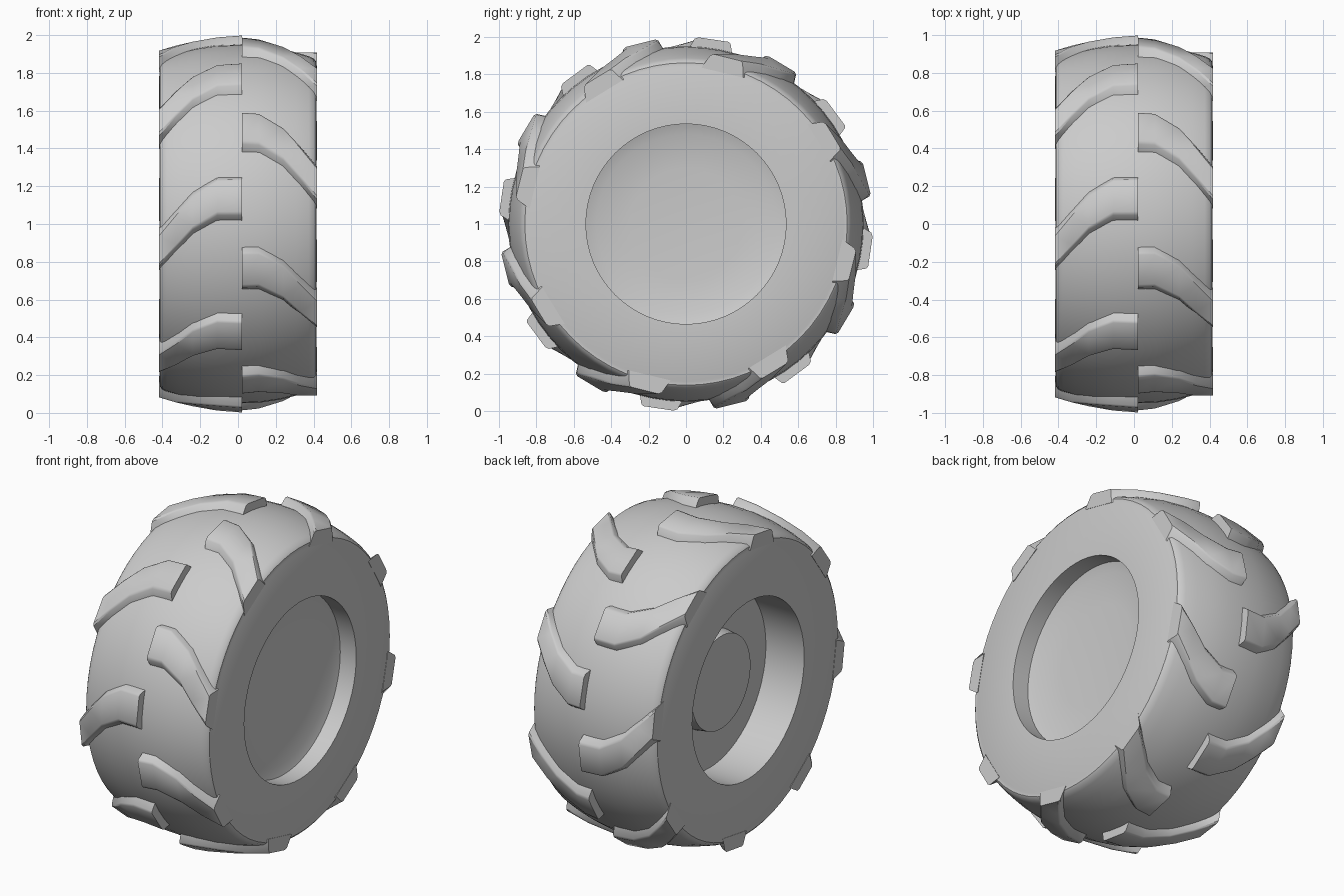
import bpy, bmesh, math

if "Cube" in bpy.data.objects:
    bpy.data.objects.remove(bpy.data.objects["Cube"])

R = math.radians


def place(x, r, deg):
    """Point at radius r around the axle (x axis, 1 unit above ground)."""
    a = R(deg)
    return (x, -r * math.cos(a), 1 + r * math.sin(a))


def finish(name, bm, angle):
    bmesh.ops.remove_doubles(bm, verts=bm.verts, dist=1e-5)
    bmesh.ops.recalc_face_normals(bm, faces=bm.faces)
    me = bpy.data.meshes.new(name)
    bm.to_mesh(me)
    bm.free()
    ob = bpy.data.objects.new(name, me)
    bpy.context.collection.objects.link(ob)
    bpy.ops.object.select_all(action='DESELECT')
    ob.select_set(True)
    bpy.context.view_layer.objects.active = ob
    bpy.ops.object.shade_smooth_by_angle(angle=R(angle))
    return ob


def revolve(name, profile, closed, n=64, angle=35):
    bm = bmesh.new()
    rings = []
    for x, r in profile:
        if r == 0:
            rings.append([bm.verts.new(place(x, 0, 0))] * n)
        else:
            rings.append([bm.verts.new(place(x, r, 360 * i / n)) for i in range(n)])
    pairs = list(zip(rings, rings[1:]))
    if closed:
        pairs.append((rings[-1], rings[0]))
    for a, b in pairs:
        for i in range(n):
            j = (i + 1) % n
            quad = list(dict.fromkeys([a[i], a[j], b[j], b[i]]))
            bm.faces.new(quad)
    return finish(name, bm, angle)


# tyre carcass: crowned tread, rounded shoulder, flat sidewalls, straight bore
half = [(0.0, 0.95), (0.12, 0.945), (0.22, 0.93), (0.31, 0.908),
        (0.375, 0.888), (0.402, 0.875), (0.412, 0.862), (0.412, 0.845),
        (0.416, 0.835), (0.416, 0.535)]
profile = [(-x, r) for x, r in reversed(half)] + half[1:]
revolve("tyre", profile, True)

# wheel centre: shallow dish on the right, deep recess with raised hub on the left
revolve("wheel_disc", [(0.27, 0), (0.275, 0.3), (0.29, 0.48), (0.31, 0.536),
                       (-0.16, 0.536), (-0.16, 0.29), (-0.235, 0.28), (-0.24, 0)], False)

# lug stations: distance from the middle, angular drop, top radius, base radius
STATIONS = [(0.00, 0.0, 1.0, 0.92), (0.11, 0.0, 0.99, 0.92),
            (0.24, -4.5, 0.965, 0.90), (0.33, -10.5, 0.945, 0.87),
            (0.418, -17.0, 0.92, 0.84)]


def lugs(name, side, phase):
    bm = bmesh.new()
    for k in range(8):
        rows = []
        for i, (d, drop, top, base) in enumerate(STATIONS):
            x = 0.02 if i == 0 else side * d
            a = phase + 45 * k + drop
            rows.append([bm.verts.new(place(x, r, a + o)) for r, o in
                         ((base, -13.5), (top - 0.008, -10.9), (top, -9.8),
                          (top, -0.5), (top - 0.008, 0.3), (base, 2.2))])
        for p, q in zip(rows, rows[1:]):
            for i in range(6):
                j = (i + 1) % 6
                bm.faces.new((p[i], p[j], q[j], q[i]))
        bm.faces.new(rows[0])
        bm.faces.new(rows[-1])
    finish(name, bm, 40)


# alternating chevron lugs, half a pitch apart
lugs("left_tread_lugs", -1, 13.6)
lugs("right_tread_lugs", 1, 36.1)
